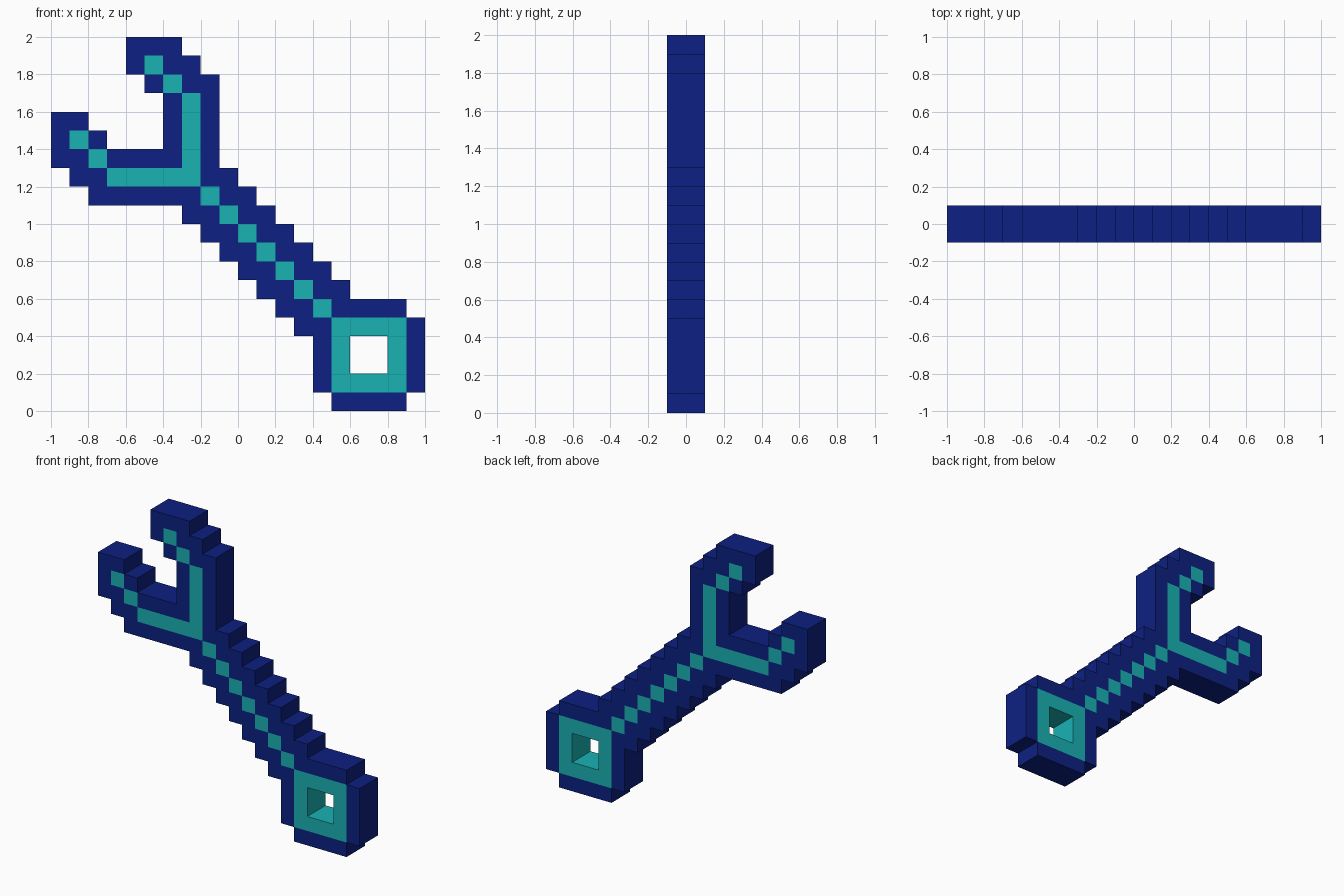
import bpy, bmesh

if "Cube" in bpy.data.objects:
    bpy.data.objects.remove(bpy.data.objects["Cube"])

CELL, HALF = 0.1, 0.1      # cell size and half thickness


def material(name, rgb):
    m = bpy.data.materials.new(name)
    m.diffuse_color = (*rgb, 1)
    m.use_nodes = True
    m.node_tree.nodes["Principled BSDF"].inputs["Base Color"].default_value = m.diffuse_color
    return m


navy = material("navy", (0.004, 0.0144, 0.223))
teal = material("teal", (0.0103, 0.445, 0.456))


def block(x0, x1, z0, z1):
    return {(i, k) for i in range(x0, x1 + 1) for k in range(z0, z1 + 1)}


def swap(cells):
    """Mirror cells across the wrench's diagonal axis."""
    return {(19 - k, 19 - i) for i, k in cells}


def grow(cells):
    return {(i + a, k + b) for i, k in cells for a in (-1, 0, 1) for b in (-1, 0, 1)}


# Teal centre lines: one jaw prong mirrored, stepped handle, square eye
prong = {(5, 18), (6, 17)} | block(7, 7, 12, 16)
jaw = prong | swap(prong)
handle = {(8 + n, 11 - n) for n in range(7)}
hole = block(16, 17, 2, 3)
eye = block(15, 18, 1, 4) - hole

# Navy rims: the centre lines grown by one cell, with notches left open
mouth = {(4, 17), (5, 16)}
core = jaw | handle | eye
gaps = core | hole | mouth | swap(mouth) | {(14, 0), (19, 0), (19, 5)}
jaw_rim = grow(jaw) - gaps
handle_rim = grow(handle) - gaps - jaw_rim
eye_rim = grow(eye) - gaps - handle_rim
solid = core | jaw_rim | handle_rim | eye_rim


def build(name, cells, mat):
    """Extrude cells through the thickness, skipping walls hidden by neighbours."""
    bm = bmesh.new()

    def quad(pts):
        bm.faces.new([bm.verts.new(p) for p in pts])

    for i, k in sorted(cells):
        ring = [((i + a) * CELL - 1, (k + b) * CELL)
                for a, b in ((0, 0), (1, 0), (1, 1), (0, 1))]
        quad([(x, -HALF, z) for x, z in ring])
        quad([(x, HALF, z) for x, z in reversed(ring)])
        for n, (di, dk) in enumerate(((0, -1), (1, 0), (0, 1), (-1, 0))):
            if (i + di, k + dk) not in solid:
                (ax, az), (bx, bz) = ring[n], ring[(n + 1) % 4]
                quad([(ax, -HALF, az), (ax, HALF, az), (bx, HALF, bz), (bx, -HALF, bz)])
    bmesh.ops.remove_doubles(bm, verts=bm.verts, dist=1e-4)
    me = bpy.data.meshes.new(name)
    bm.to_mesh(me)
    bm.free()
    me.materials.append(mat)
    bpy.context.collection.objects.link(bpy.data.objects.new(name, me))


build("jaw_inlay", jaw, teal)
build("handle_inlay", handle, teal)
build("eye_inlay", eye, teal)
build("jaw_rim", jaw_rim, navy)
build("handle_rim", handle_rim, navy)
build("eye_rim", eye_rim, navy)
